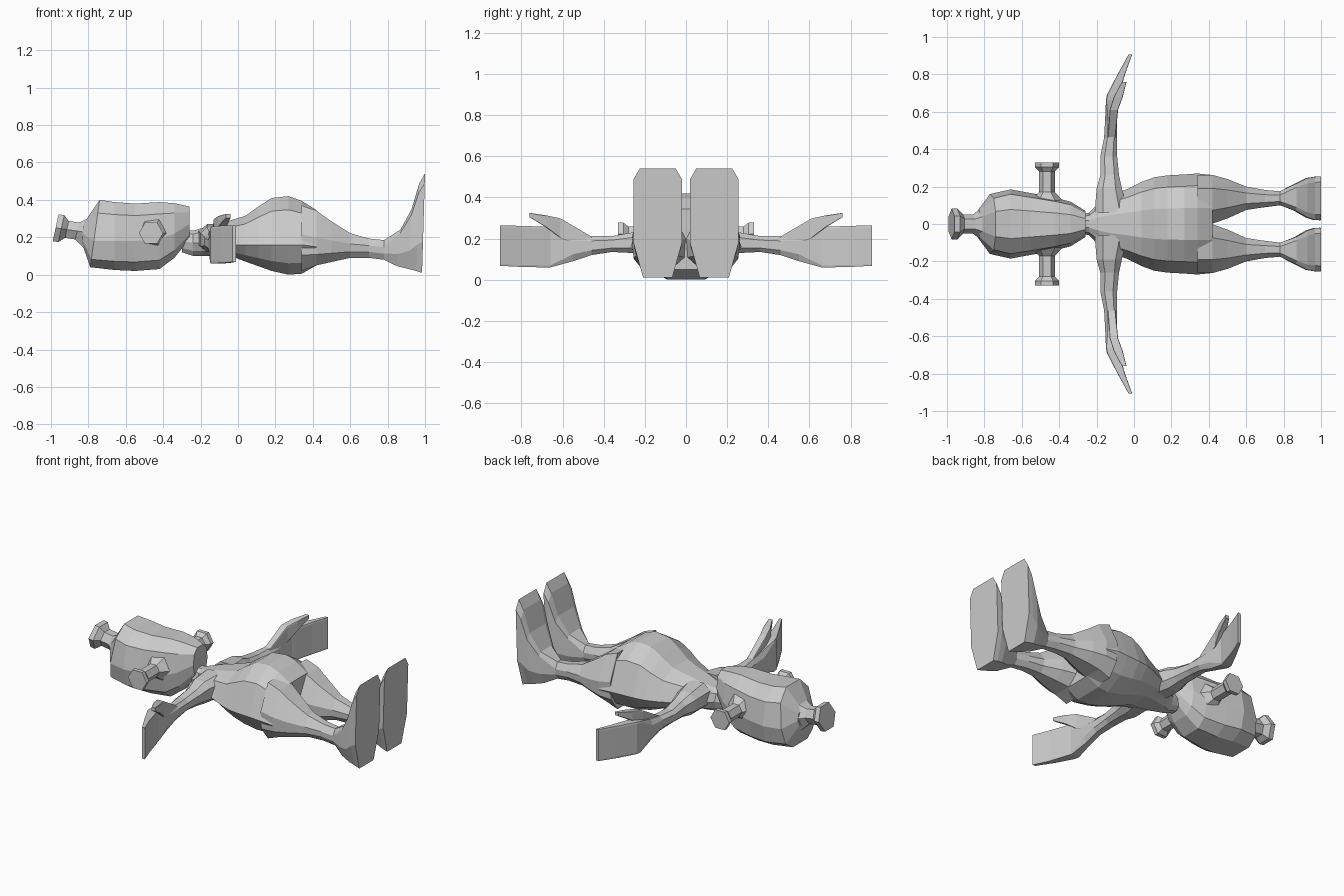
import bpy
import bmesh
import math

cube = bpy.data.objects.get("Cube")
if cube:
    bpy.data.objects.remove(cube, do_unlink=True)

grey = bpy.data.materials.new("plain grey")
grey.use_nodes = True
COLOUR = (0.6, 0.6, 0.6, 1)
grey.diffuse_color = COLOUR
grey.node_tree.nodes["Principled BSDF"].inputs["Base Color"].default_value = COLOUR

# Right half of each cross-section, top to bottom, in unit size
BODY = [(0.32, 1), (0.76, 0.72), (1, 0), (0.76, -0.62), (0.34, -1)]
HEAD = [(0.42, 1), (0.86, 0.68), (1, 0), (0.85, -0.7), (0.45, -1)]
LEG = [(0.45, 1), (1, 0.3), (0.95, -0.35), (0.45, -1)]
FOOT = [(0.74, 1), (1, 0.82), (1, -0.3), (0.6, -1)]
ARM = [(0.5, 1), (1, 0.5), (1, -0.5), (0.5, -1)]
HAND = [(0.9, 1), (1, 0.9), (1, -0.9), (0.9, -1)]


def section(half, a0, a1, zb, zm, zt):
    """Closed section between a0 and a1 sideways, widest at height zm."""
    mid, w = (a0 + a1) / 2, (a1 - a0) / 2
    full = half + [(-u, v) for u, v in reversed(half)]
    return [(mid + u * w, zm + v * ((zt - zm) if v > 0 else (zm - zb))) for u, v in full]


def loft(name, rings, mirror=False):
    """Skin a list of equal rings, cap the ends, optionally mirror across y."""
    bm = bmesh.new()
    loops = [[bm.verts.new(p) for p in ring] for ring in rings]
    n = len(loops[0])
    for a, b in zip(loops, loops[1:]):
        for i in range(n):
            j = (i + 1) % n
            bm.faces.new((a[i], a[j], b[j], b[i]))
    bm.faces.new(loops[0])
    bm.faces.new(loops[-1])
    bmesh.ops.recalc_face_normals(bm, faces=bm.faces)
    mesh = bpy.data.meshes.new(name)
    bm.to_mesh(mesh)
    bm.free()
    mesh.materials.append(grey)
    obj = bpy.data.objects.new(name, mesh)
    bpy.context.collection.objects.link(obj)
    if mirror:
        mod = obj.modifiers.new("Mirror", 'MIRROR')
        mod.use_axis = (False, True, False)
        mod.use_clip = False
        mod.use_mirror_merge = False
    return obj


def ring_x(half, x, y0, y1, zb, zm, zt, lean=0):
    """Section across the x axis; lean shifts its top towards +x."""
    return [(x + lean * ((z - zb) / (zt - zb) - 0.5), y, z)
            for y, z in section(half, y0, y1, zb, zm, zt)]


def ring_y(half, y, x0, x1, zb, zt):
    """Section across the y axis."""
    return [(x, y, z) for x, z in section(half, x0, x1, zb, (zb + zt) / 2, zt)]


# Neck, chest and belly: x, half width, bottom, widest height, top
torso = [
    (-0.30, 0.05, 0.12, 0.18, 0.24), (-0.24, 0.06, 0.10, 0.17, 0.235),
    (-0.19, 0.11, 0.10, 0.17, 0.25), (-0.12, 0.155, 0.10, 0.17, 0.27),
    (-0.04, 0.185, 0.10, 0.16, 0.29), (0.04, 0.225, 0.07, 0.16, 0.315),
    (0.11, 0.25, 0.045, 0.16, 0.365), (0.18, 0.26, 0.02, 0.16, 0.41),
    (0.27, 0.265, 0.0, 0.16, 0.42), (0.34, 0.27, 0.005, 0.16, 0.395),
    (0.42, 0.262, 0.05, 0.15, 0.345),
]
loft("torso", [ring_x(BODY, x, -w, w, b, m, t) for x, w, b, m, t in torso])

# Head with a pointed crown and a blunt chin
head = [
    (-0.83, 0.08, 0.17, 0.22, 0.275, 0.01), (-0.765, 0.16, 0.04, 0.18, 0.40, 0.05),
    (-0.66, 0.185, 0.025, 0.18, 0.388, 0), (-0.55, 0.165, 0.02, 0.18, 0.38, 0),
    (-0.42, 0.14, 0.03, 0.19, 0.388, 0), (-0.34, 0.12, 0.09, 0.22, 0.382, 0),
    (-0.26, 0.07, 0.19, 0.27, 0.365, 0),
]
loft("head", [ring_x(HEAD, x, -w, w, b, m, t, k) for x, w, b, m, t, k in head])


# Hexagonal knobs on stalks: distance along the axis and radius
def hexagon(radius):
    return [(radius * math.cos(i * math.pi / 3), radius * math.sin(i * math.pi / 3))
            for i in range(6)]


crown = [(-0.975, 0.083), (-0.945, 0.083), (-0.915, 0.052), (-0.86, 0.052), (-0.80, 0.10)]
loft("crown_knob", [[(x + 0.22 * v, u, 0.25 + (x + 0.97) * -0.15 + v) for u, v in hexagon(r)]
                    for x, r in crown])

ear = [(0.33, 0.065), (0.305, 0.065), (0.28, 0.042), (0.17, 0.042), (0.12, 0.09), (0.06, 0.11)]
loft("ear_knobs", [[(-0.465 + u, y, 0.222 + v) for u, v in hexagon(r)] for y, r in ear], True)

# Legs running into the feet: x, inner y, outer y, bottom, widest height, top
leg = [
    (0.34, 0.0, 0.262, 0.02, 0.15, 0.37), (0.42, 0.002, 0.262, 0.05, 0.14, 0.342),
    (0.50, 0.03, 0.24, 0.068, 0.14, 0.285), (0.60, 0.075, 0.20, 0.09, 0.14, 0.222),
    (0.70, 0.09, 0.182, 0.09, 0.14, 0.193), (0.78, 0.10, 0.175, 0.08, 0.13, 0.185),
]
foot = [
    (0.86, 0.07, 0.215, 0.045, 0.14, 0.24), (0.92, 0.035, 0.245, 0.03, 0.17, 0.35),
    (0.96, 0.022, 0.252, 0.02, 0.22, 0.485), (0.992, 0.02, 0.255, 0.01, 0.25, 0.542),
]
loft("legs_and_feet", [ring_x(LEG, *r) for r in leg]
     + [ring_x(FOOT, *r, 0.016) for r in foot], True)

# Arms ending in flat, slanted hands: y, x range, z range
arm = [
    (0.06, -0.21, -0.03, 0.12, 0.27), (0.19, -0.20, -0.065, 0.12, 0.255),
    (0.26, -0.18, -0.08, 0.13, 0.23), (0.36, -0.18, -0.09, 0.135, 0.212),
    (0.46, -0.16, -0.09, 0.12, 0.212), (0.55, -0.155, -0.09, 0.09, 0.225),
]
hand = [
    (0.66, -0.15, -0.09, 0.06, 0.255), (0.69, -0.145, -0.08, 0.06, 0.258),
    (0.80, -0.088, -0.048, 0.062, 0.262), (0.905, -0.03, -0.01, 0.068, 0.264),
]
loft("arms_and_hands", [ring_y(ARM, *r) for r in arm]
     + [ring_y(HAND, *r) for r in hand], True)

# Thumbs rising above the hands
thumb = [
    (0.46, -0.14, -0.10, 0.15, 0.21), (0.61, -0.13, -0.085, 0.20, 0.298),
    (0.68, -0.108, -0.06, 0.255, 0.313), (0.76, -0.065, -0.04, 0.303, 0.325),
]
loft("thumbs", [ring_y(HAND, *r) for r in thumb], True)
